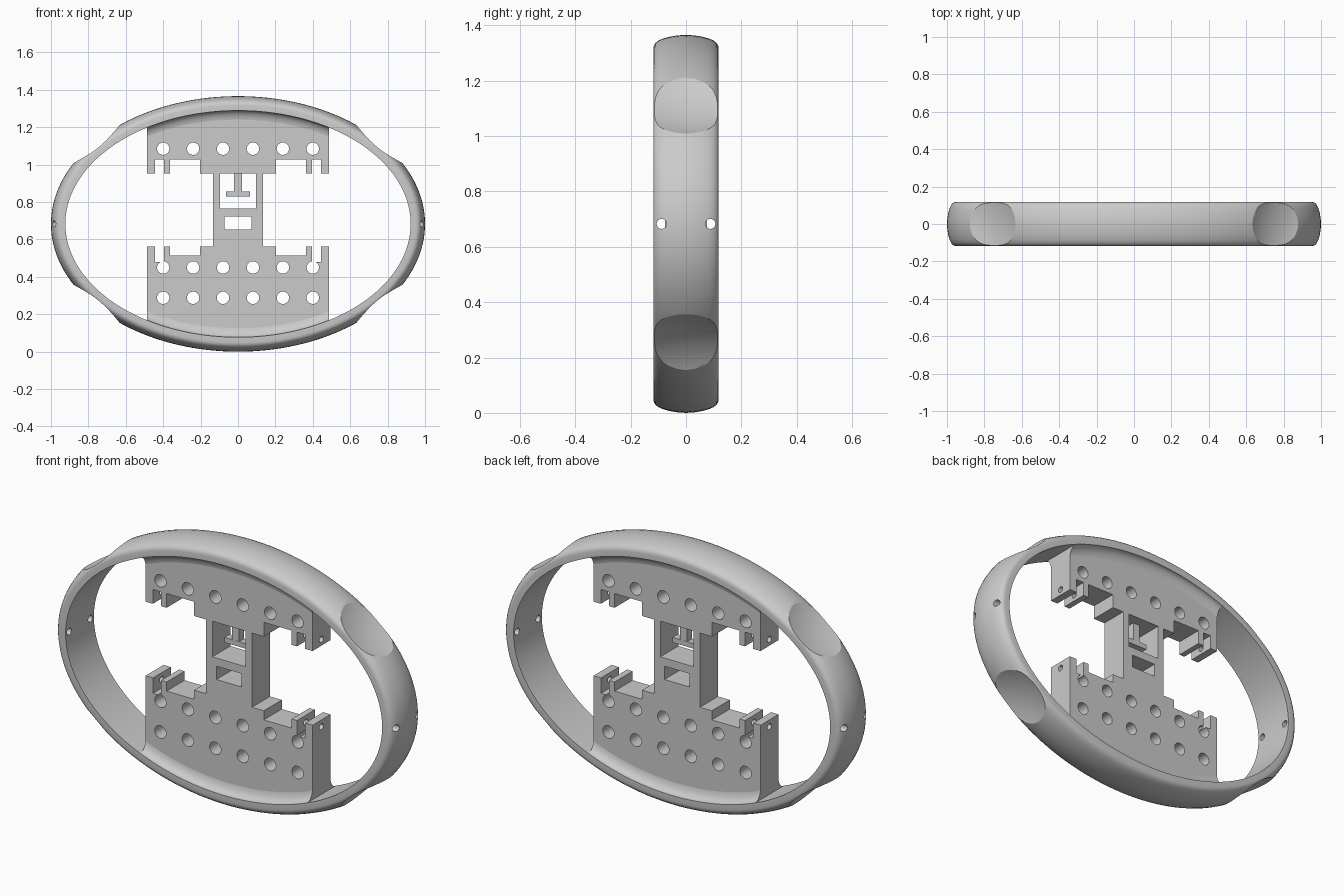
import bpy, bmesh
from math import sin, cos, pi, sqrt, radians
from mathutils import Matrix, Vector

cube = bpy.data.objects.get("Cube")
if cube:
    bpy.data.objects.remove(cube, do_unlink=True)

A, B, MID = 1.0, 0.683, 0.683     # outer ellipse half sizes, centre height
WALL, DEPTH = 0.077, 0.118        # ring wall, ring half depth
HALF, THICK = 0.487, 0.075        # plate half width, half thickness

grey = bpy.data.materials.new("light_grey")
grey.use_nodes = True
grey.diffuse_color = (0.6, 0.6, 0.6, 1)
grey.node_tree.nodes["Principled BSDF"].inputs["Base Color"].default_value = (0.6, 0.6, 0.6, 1)


def finish(name, bm):
    bmesh.ops.recalc_face_normals(bm, faces=bm.faces)
    mesh = bpy.data.meshes.new(name)
    bm.to_mesh(mesh)
    bm.free()
    mesh.materials.append(grey)
    ob = bpy.data.objects.new(name, mesh)
    bpy.context.collection.objects.link(ob)
    return ob


def loft(name, sections, loop=False):
    """Skin closed sections into a solid; loop joins the last to the first."""
    bm = bmesh.new()
    rows = [[bm.verts.new(p) for p in s] for s in sections]
    n = len(rows[0])
    pairs = list(zip(rows, rows[1:])) + ([(rows[-1], rows[0])] if loop else [])
    for r, s in pairs:
        for i in range(n):
            j = (i + 1) % n
            bm.faces.new((r[i], r[j], s[j], s[i]))
    if not loop:
        bm.faces.new(rows[0])
        bm.faces.new(rows[-1])
    return finish(name, bm)


def add_box(bm, x, z, y):
    """Box from x and z ranges, centred in depth."""
    m = Matrix.Translation((sum(x) / 2, 0, sum(z) / 2)) @ Matrix.Diagonal(
        (x[1] - x[0], 2 * y, z[1] - z[0], 1))
    bmesh.ops.create_cube(bm, size=1, matrix=m)


def add_rod(bm, centre, axis, radius, length):
    turn = Matrix.Rotation(pi / 2, 4, 'Y' if axis == 'X' else 'X')
    bmesh.ops.create_cone(bm, cap_ends=True, segments=32, radius1=radius, radius2=radius,
                          depth=length, matrix=Matrix.Translation(centre) @ turn)


def cut(ob, bm):
    cutter = finish("cutter", bm)
    cutter.hide_render = True
    mod = ob.modifiers.new("cut", 'BOOLEAN')
    mod.operation, mod.solver, mod.object = 'DIFFERENCE', 'EXACT', cutter
    select(ob)
    bpy.ops.object.modifier_apply(modifier=mod.name)
    bpy.data.objects.remove(cutter, do_unlink=True)


def select(ob):
    bpy.ops.object.select_all(action='DESELECT')
    ob.select_set(True)
    bpy.context.view_layer.objects.active = ob


def smooth(ob):
    select(ob)
    bpy.ops.object.shade_smooth_by_angle(angle=radians(30))


def inner_z(x):
    return (B - WALL) * sqrt(1 - (x / (A - WALL)) ** 2)


# Oval ring: crowned outside, flat inside
crown = [(0, 0), (0.03, 0.002), (0.06, 0.007), (0.085, 0.014), (0.1, 0.021),
         (0.11, 0.029), (0.116, 0.038), (DEPTH, 0.048), (DEPTH, WALL)]
profile = [(-y, d) for y, d in reversed(crown[1:])] + crown
STEPS = 160
ring = loft("oval_ring", [[((A - d) * cos(t), y, MID + (B - d) * sin(t)) for y, d in profile]
                          for t in (2 * pi * i / STEPS for i in range(STEPS))], loop=True)

# Four scooped dents and the small side holes
R = 0.45
bm = bmesh.new()
for sx in (-1, 1):
    for sz in (-1, 1):
        mid = Vector((0.755 * sx, 0, MID + 0.432 * sz))
        out = Vector((0.643 * sx, 0, 0.766 * sz))
        bmesh.ops.create_uvsphere(bm, u_segments=96, v_segments=64, radius=R,
                                  matrix=Matrix.Translation(mid + out * (R - 0.032))
                                  @ Matrix.Diagonal((1, 1.3, 1, 1)))
cut(ring, bm)
bm = bmesh.new()
for sx in (-1, 1):
    for sy in (-1, 1):
        add_rod(bm, (sx * 0.96, sy * 0.088, MID), 'X', 0.018, 0.3)
cut(ring, bm)
smooth(ring)

# Central plate: right half outline, mirrored to the left
xs = [HALF * i / 16 for i in range(17)]
steps = [(HALF, 0.952), (0.444, 0.952), (0.444, 1.027), (0.396, 1.027), (0.396, 0.952),
         (0.364, 0.952), (0.364, 1.027), (0.203, 1.027), (0.203, 0.952), (0.134, 0.952),
         (0.134, 0.561), (0.203, 0.561), (0.203, 0.513), (0.364, 0.513), (0.364, 0.561),
         (0.396, 0.561), (0.396, 0.48), (0.444, 0.48), (0.444, 0.561), (HALF, 0.561)]
right = ([(x, MID + inner_z(x) + 0.015) for x in xs] + steps
         + [(x, MID - inner_z(x) - 0.015) for x in reversed(xs)])
outline = right + [(-x, z) for x, z in reversed(right) if x > 0]
plate = loft("centre_plate", [[(x, y, z) for x, z in outline] for y in (-THICK, THICK)])

# Round holes, column windows and cross holes in the tabs
bm = bmesh.new()
for z in (1.085, 0.45, 0.288):
    for i in range(6):
        add_rod(bm, (-0.4 + 0.16 * i, 0, z), 'Y', 0.033, 0.4)
add_box(bm, (-0.097, 0.097), (0.765, 0.953), 0.2)
add_box(bm, (-0.073, 0.073), (0.652, 0.722), 0.2)
cut(plate, bm)
bm = bmesh.new()
for sx in (-1, 1):
    for z in (0.525, 0.985):
        add_rod(bm, (sx * 0.44, 0, z), 'X', 0.016, 0.14)
cut(plate, bm)
smooth(plate)

# T-shaped hook hanging in the upper window
bm = bmesh.new()
add_box(bm, (-0.021, 0.021), (0.84, 0.96), 0.02)
add_box(bm, (-0.064, 0.064), (0.829, 0.856), 0.021)
finish("window_hook", bm)

# Concave fillets blending the plate into the ring
arc = [(0.115 - 0.042 * sin(t), 0.07 - 0.07 * cos(t)) for t in (pi / 2 * i / 10 for i in range(11))]
half = [(0.115, -0.015)] + arc
section = half + [(-y, d) for y, d in reversed(half)]
for name, s in (("upper_fillet", 1), ("lower_fillet", -1)):
    smooth(loft(name, [[(x, y, MID + s * (inner_z(x) - d)) for y, d in section]
                       for x in (HALF * i / 24 for i in range(-24, 25))]))
